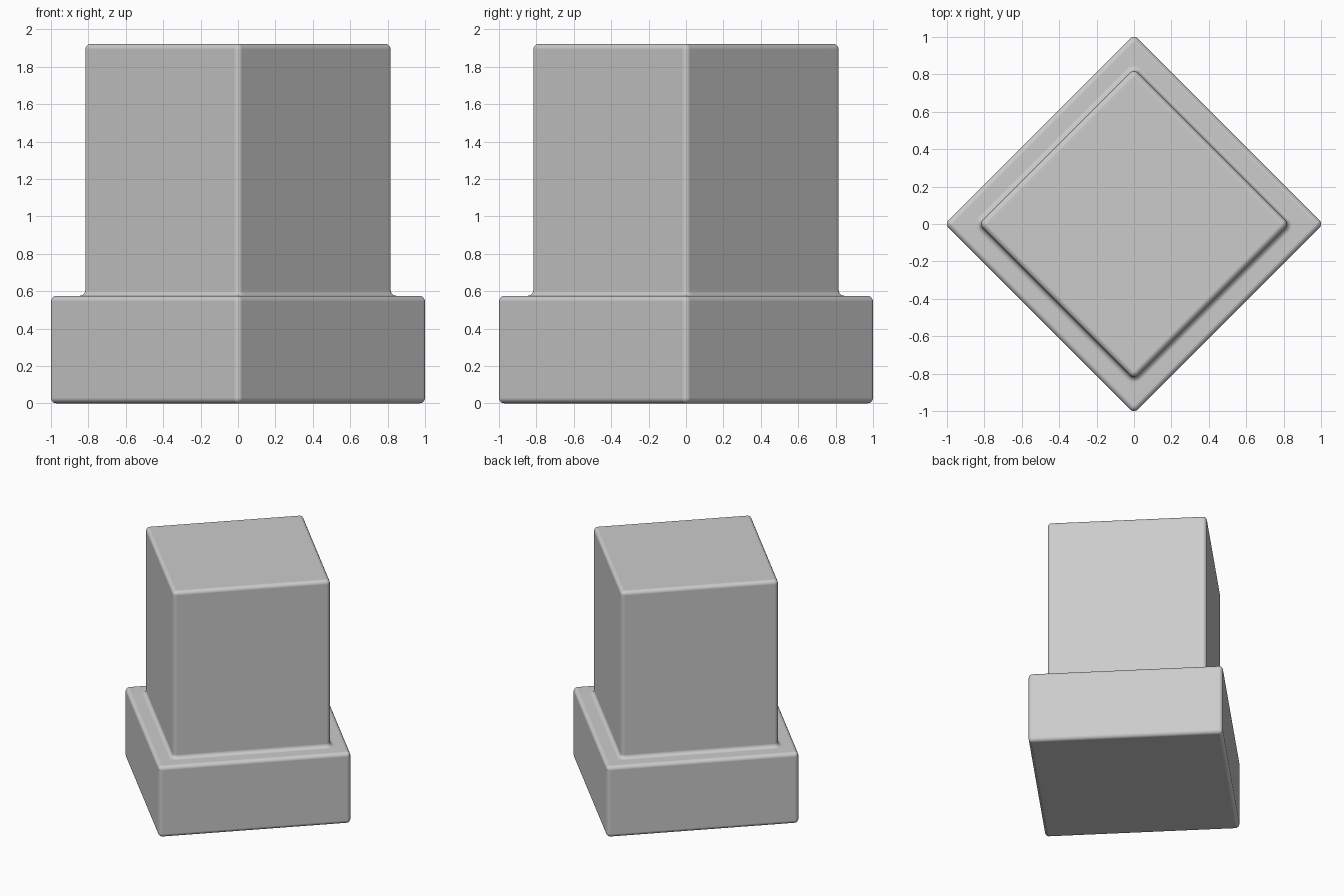
import bpy, bmesh
from math import sin, cos, pi

if "Cube" in bpy.data.objects:
    bpy.data.objects.remove(bpy.data.objects["Cube"])

R = 0.03            # edge rounding
SEG = 5             # segments per rounding
STEP_Z, TOP_Z = 0.575, 1.922
LOWER = 0.716 - R   # half side of the flat core, base block
UPPER = 0.5865 - R  # half side of the flat core, upper block


def arc(core, centre_r, centre_z, start, end):
    """Quarter arc of the side profile as (core, corner radius, height)."""
    pts = []
    for i in range(SEG + 1):
        a = start + (end - start) * i / SEG
        pts.append((core, centre_r + R * cos(a), centre_z + R * sin(a)))
    return pts


# Side profile: base block, concave fillet at the step, upper block
profile = (arc(LOWER, 0, R, -pi / 2, 0)
           + arc(LOWER, 0, STEP_Z - R, 0, pi / 2)
           + arc(UPPER, 2 * R, STEP_Z + R, 1.5 * pi, pi)
           + arc(UPPER, 0, TOP_Z - R, 0, pi / 2))

# Loft rounded squares, standing corner-forward, through the profile
bm = bmesh.new()
rings = []
for core, radius, z in profile:
    ring = []
    for k in range(4):
        corner = k * pi / 2
        for i in range(SEG + 1):
            a = corner - pi / 4 + pi / 2 * i / SEG
            d = core * 2 ** 0.5
            ring.append(bm.verts.new((d * cos(corner) + radius * cos(a),
                                      d * sin(corner) + radius * sin(a), z)))
    rings.append(ring)
n = len(rings[0])
for low, high in zip(rings, rings[1:]):
    for i in range(n):
        j = (i + 1) % n
        bm.faces.new((low[i], low[j], high[j], high[i]))
bm.faces.new(rings[0][::-1])
bm.faces.new(rings[-1])
bmesh.ops.remove_doubles(bm, verts=bm.verts, dist=0.0005)
bmesh.ops.recalc_face_normals(bm, faces=bm.faces)

mesh = bpy.data.meshes.new("stepped_block")
bm.to_mesh(mesh)
bm.free()
block = bpy.data.objects.new("stepped_block", mesh)
bpy.context.collection.objects.link(block)
bpy.context.view_layer.objects.active = block
block.select_set(True)
bpy.ops.object.shade_smooth_by_angle()

# Keep the large flat faces flat under smooth shading
weighted = block.modifiers.new("flat_faces", 'WEIGHTED_NORMAL')
weighted.keep_sharp = True
